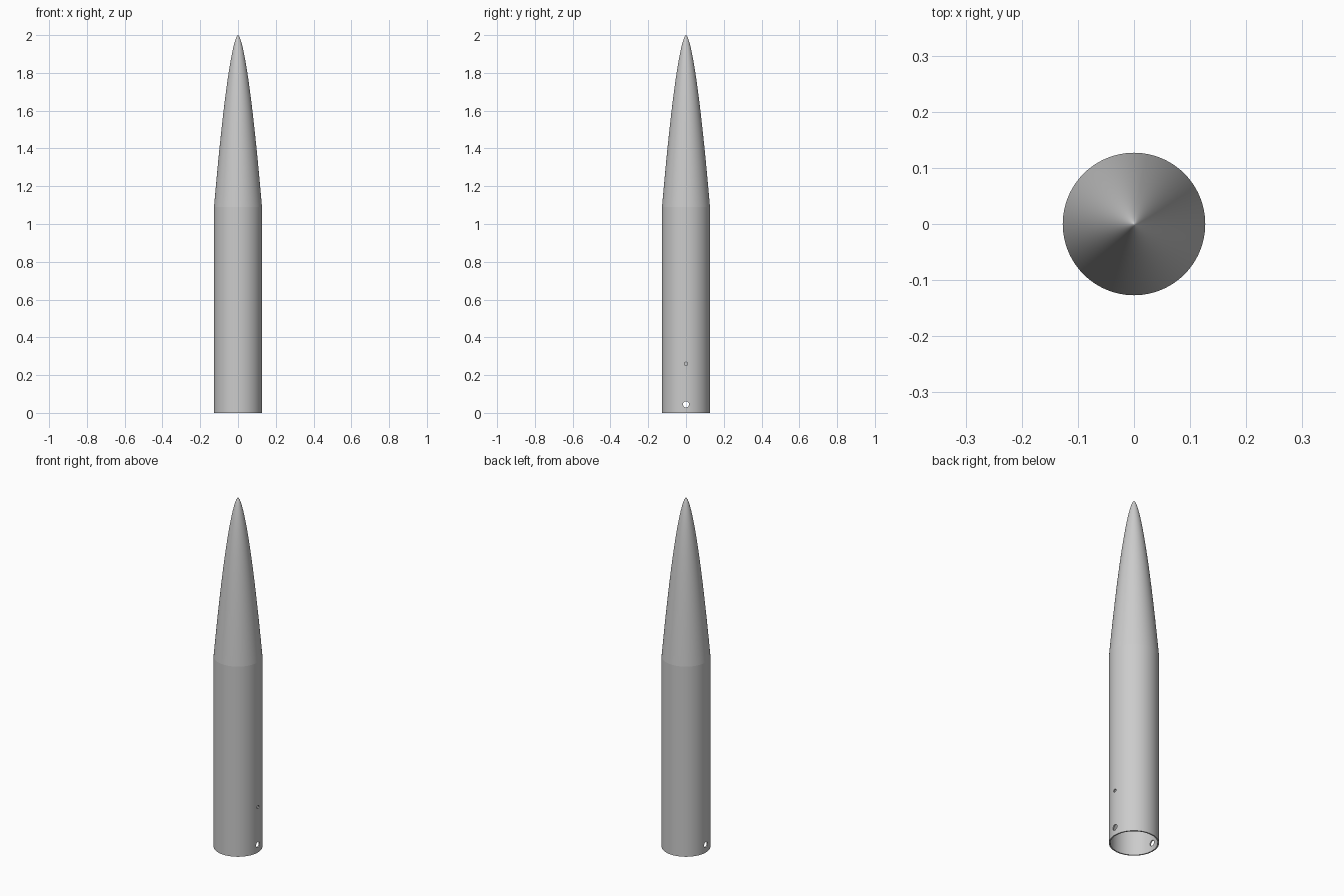
import bpy
import bmesh
import math
from mathutils import Vector

cube = bpy.data.objects.get("Cube")
if cube:
    bpy.data.objects.remove(cube, do_unlink=True)

RADIUS = 0.127      # outer radius of the airframe
WALL = 0.007        # wall thickness
JOINT = 1.09        # height where the nose meets the tube
TOP = 2.0
SHOULDER = 0.99     # bottom of the nose shoulder inside the tube
POWER = 0.62        # fullness of the nose curve
SEGMENTS = 96

grey = bpy.data.materials.new("light grey")
grey.use_nodes = True
colour = (0.6, 0.6, 0.6, 1.0)
grey.diffuse_color = colour
grey.node_tree.nodes["Principled BSDF"].inputs["Base Color"].default_value = colour


def lathe(name, profile):
    """Revolve a closed (radius, height) outline about the z axis."""
    bm = bmesh.new()
    verts = [bm.verts.new((r, 0, z)) for r, z in profile]
    edges = [bm.edges.new((a, b)) for a, b in zip(verts, verts[1:] + verts[:1])
             if a.co.x > 0 or b.co.x > 0]
    bmesh.ops.spin(bm, geom=verts + edges, cent=(0, 0, 0), axis=(0, 0, 1),
                   angle=math.tau, steps=SEGMENTS, use_duplicate=False)
    bmesh.ops.remove_doubles(bm, verts=bm.verts, dist=0.00005)
    bmesh.ops.recalc_face_normals(bm, faces=bm.faces)
    mesh = bpy.data.meshes.new(name)
    bm.to_mesh(mesh)
    bm.free()
    mesh.materials.append(grey)
    obj = bpy.data.objects.new(name, mesh)
    bpy.context.collection.objects.link(obj)
    return obj


def select(obj):
    bpy.ops.object.select_all(action='DESELECT')
    obj.select_set(True)
    bpy.context.view_layer.objects.active = obj


def drill(obj, radius, height, x_from, x_to):
    """Cut a round hole along x."""
    bpy.ops.mesh.primitive_cylinder_add(
        vertices=24, radius=radius, depth=x_to - x_from,
        location=((x_from + x_to) / 2, 0, height),
        rotation=(0, math.pi / 2, 0))
    cutter = bpy.context.object
    cutter.hide_render = True
    cutter.data.materials.append(grey)
    mod = obj.modifiers.new("hole", 'BOOLEAN')
    mod.operation = 'DIFFERENCE'
    mod.solver = 'EXACT'
    mod.object = cutter
    select(obj)
    bpy.ops.object.modifier_apply(modifier=mod.name)
    bpy.data.objects.remove(cutter, do_unlink=True)


# Body tube, open at the bottom, with rings that keep the holes local
inner = RADIUS - WALL
levels = [0, 0.09, 0.22, 0.30, JOINT]
tube = lathe("body_tube", [(RADIUS, z) for z in levels]
             + [(inner, z) for z in reversed(levels)])

# Pin holes through both sides, and one vent hole on the left side
drill(tube, 0.016, 0.045, -0.2, 0.2)
drill(tube, 0.009, 0.26, 0.05, 0.2)


# Hollow nose cone with a shoulder that slides into the tube
def nose_curve(radius, tip, steps=40):
    for i in range(steps + 1):
        t = (1 - i / steps) ** 2      # closer spacing at the tip
        yield radius * t ** POWER, tip - (tip - JOINT) * t


fit = inner - 0.0005
outside = list(nose_curve(RADIUS, TOP))
inside = list(nose_curve(fit - WALL, TOP - 0.05))
nose = lathe("nose_cone", [(fit, SHOULDER), (fit, JOINT)] + outside
             + inside[::-1] + [(fit - WALL, SHOULDER)])

for part in (tube, nose):
    select(part)
    bpy.ops.object.shade_smooth_by_angle(angle=math.radians(30))
